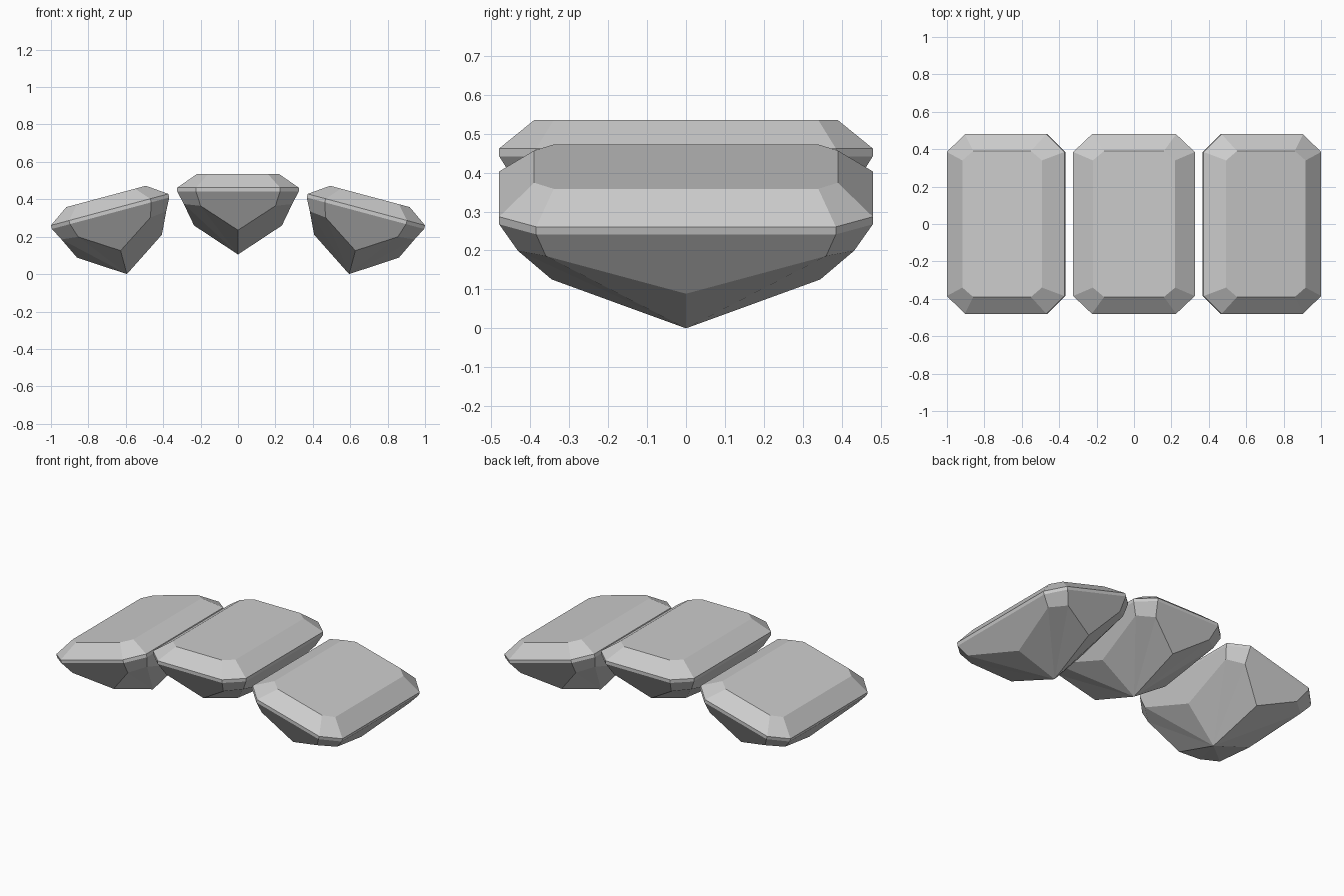
import bpy
import bmesh
from math import radians

cube = bpy.data.objects.get("Cube")
if cube:
    bpy.data.objects.remove(cube, do_unlink=True)

stone = bpy.data.materials.new("pale_grey_stone")
stone.use_nodes = True
grey = (0.6, 0.6, 0.6, 1.0)
stone.diffuse_color = grey
stone.node_tree.nodes["Principled BSDF"].inputs["Base Color"].default_value = grey


def octagon(bm, wide, long, cut_x, cut_y, z, z_end=None):
    """Cut-corner rectangle; z_end is the height of the points on the short ends."""
    ze = z if z_end is None else z_end
    points = [(wide, -cut_y, z), (wide, cut_y, z), (cut_x, long, ze), (-cut_x, long, ze),
              (-wide, cut_y, z), (-wide, -cut_y, z), (-cut_x, -long, ze), (cut_x, -long, ze)]
    return [bm.verts.new(p) for p in points]


def make_gem(name, x, z, tilt):
    bm = bmesh.new()

    # Crown and girdle, measured from the bottom tip
    table = octagon(bm, 0.22, 0.39, 0.16, 0.34, 0.43)
    girdle_top = octagon(bm, 0.325, 0.48, 0.225, 0.385, 0.357)
    girdle_low = octagon(bm, 0.325, 0.48, 0.225, 0.385, 0.337)
    shoulder = octagon(bm, 0.29, 0.432, 0.2, 0.36, 0.27, 0.26)
    bm.faces.new(table)
    for upper, lower in ((table, girdle_top), (girdle_top, girdle_low)):
        for i in range(8):
            j = (i + 1) % 8
            bm.faces.new((upper[i], lower[i], lower[j], upper[j]))

    # Pavilion: large facets dip to a middle point, corners are plain quads
    tip = bm.verts.new((0, 0, 0))
    middles = [bm.verts.new(p) for p in
               ((0.235, 0, 0.155), (0, 0.345, 0.13), (-0.235, 0, 0.155), (0, -0.345, 0.13))]
    for i in range(8):
        j = (i + 1) % 8
        if i % 2 == 0:
            mid = middles[i // 2]
            bm.faces.new((girdle_low[i], shoulder[i], mid, shoulder[j], girdle_low[j]))
            bm.faces.new((shoulder[i], tip, mid))
            bm.faces.new((mid, tip, shoulder[j]))
        else:
            bm.faces.new((girdle_low[i], shoulder[i], shoulder[j], girdle_low[j]))
            bm.faces.new((shoulder[i], tip, shoulder[j]))

    bmesh.ops.recalc_face_normals(bm, faces=bm.faces)
    mesh = bpy.data.meshes.new(name)
    bm.to_mesh(mesh)
    bm.free()
    mesh.materials.append(stone)
    gem = bpy.data.objects.new(name, mesh)
    gem.location = (x, 0, z)
    gem.rotation_euler.y = radians(tilt)
    bpy.context.collection.objects.link(gem)


# Middle gem stands level; the outer two lean outward
make_gem("middle_gem", 0, 0.105, 0)
make_gem("left_gem", 0.594, 0, 15)
make_gem("right_gem", -0.594, 0, -15)
